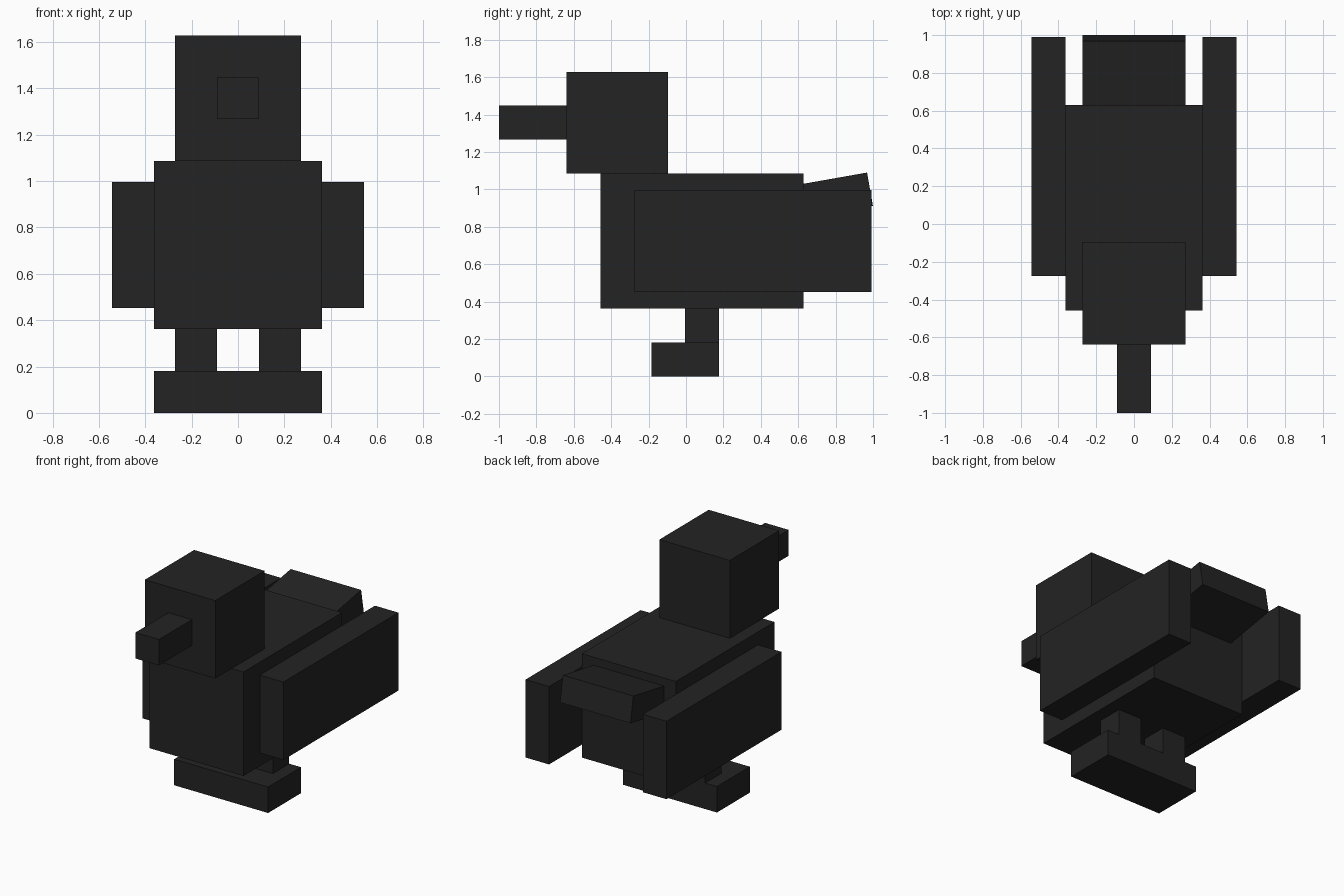
import bpy
import math
from mathutils import Matrix, Vector

default = bpy.data.objects.get("Cube")
if default:
    bpy.data.objects.remove(default, do_unlink=True)

U = 0.0905  # one block unit; y is counted from the beak tip

black = bpy.data.materials.new("soft_black")
black.use_nodes = True
colour = (0.017, 0.017, 0.017, 1)
black.diffuse_color = colour
black.node_tree.nodes["Principled BSDF"].inputs["Base Color"].default_value = colour


def box(name, x, y, z):
    """Block spanning unit ranges x, y and z."""
    lo, hi = zip(x, y, z)
    bpy.ops.mesh.primitive_cube_add(size=1)
    ob = bpy.context.object
    ob.name = ob.data.name = name
    size = [(b - a) * U for a, b in zip(lo, hi)]
    mid = Vector([(a + b) / 2 * U for a, b in zip(lo, hi)]) - Vector((0, 1, 0))
    ob.data.transform(Matrix.Translation(mid) @ Matrix.Diagonal((*size, 1)))
    ob.data.materials.append(black)
    return ob


# Body, head and beak
box("body", (-4, 4), (6, 18), (4, 12))
box("head", (-3, 3), (4, 10), (12, 18))
box("beak", (-1, 1), (0, 4), (14, 16))

# Feet joined in one block
box("feet", (-4, 4), (9, 13), (0, 2))

# Paired legs and wings
for side, s in (("left", 1), ("right", -1)):
    box(side + "_leg", sorted((s, 3 * s)), (11, 13), (2, 4))
    box(side + "_wing", sorted((4 * s, 6 * s)), (8, 22), (5, 11))

# Tail tilted upward about its upper rear edge
tail = box("tail", (-3, 3), (0, 5), (0, 2))
tail.data.transform(Matrix.Translation((0, 1 - 5 * U, -2 * U)))
tail.data.transform(Matrix.Translation((0, 0.968, 1.09))
                    @ Matrix.Rotation(math.radians(10), 4, 'X'))
